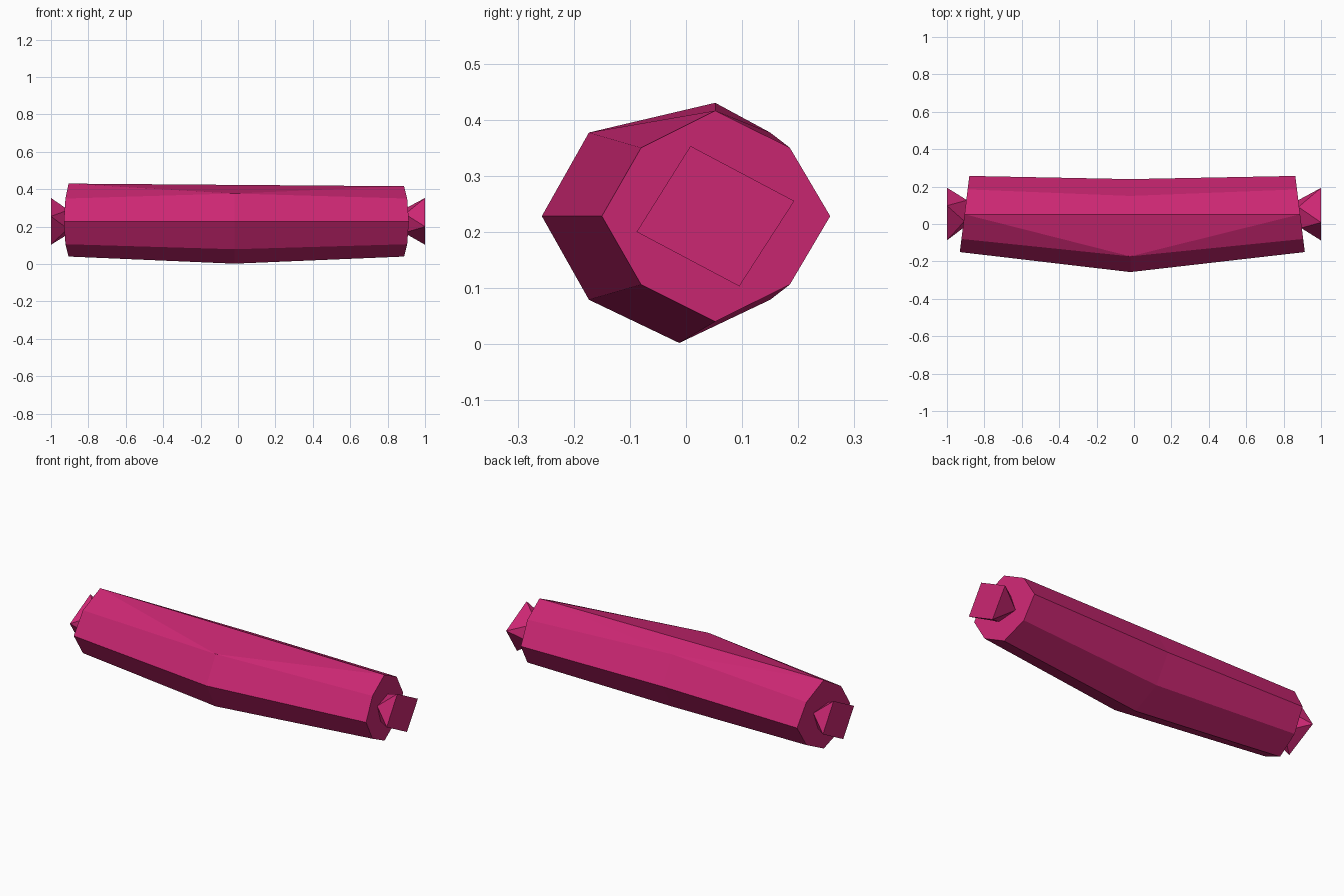
import bpy, bmesh

cube = bpy.data.objects.get("Cube")
if cube:
    bpy.data.objects.remove(cube)

pink = bpy.data.materials.new("raspberry_pink")
pink.use_nodes = True
COLOUR = (0.60, 0.02, 0.17, 1)
pink.diffuse_color = COLOUR
pink.node_tree.nodes["Principled BSDF"].inputs["Base Color"].default_value = COLOUR

AXIS_Y, AXIS_Z = 0.053, 0.228


def finish(bm, name):
    bmesh.ops.recalc_face_normals(bm, faces=bm.faces)
    mesh = bpy.data.meshes.new(name)
    bm.to_mesh(mesh)
    bm.free()
    mesh.materials.append(pink)
    obj = bpy.data.objects.new(name, mesh)
    bpy.context.collection.objects.link(obj)


def end_x(side, y):
    """The end caps lean, as the body is bent forward at both ends."""
    return side * 0.897 - 0.009 - side * 0.125 * (y - AXIS_Y)


# Body: two octagonal ends and a bulging middle ring that has no top corner
bm = bmesh.new()
half = [(0.185, 0.122), (0.257, 0), (0.185, -0.122), (0.052, -0.188),
        (-0.08, -0.122), (-0.15, 0), (-0.08, 0.122)]
middle = [(0.15, 0.149), (0.24, 0), (0.15, -0.149), (-0.012, -0.226),
          (-0.173, -0.149), (-0.257, 0), (-0.173, 0.149)]
centre = [bm.verts.new((-0.02, y, AXIS_Z + z)) for y, z in middle]
tops = []
for side, top_z in ((-1, 0.43), (1, 0.416)):
    ring = [bm.verts.new((end_x(side, y), y, AXIS_Z + z)) for y, z in half]
    top = bm.verts.new((end_x(side, 0.052), 0.052, top_z))
    tops.append(top)
    bm.faces.new([top] + ring)
    for i in range(6):
        bm.faces.new((ring[i], ring[i + 1], centre[i + 1], centre[i]))
    bm.faces.new((top, ring[0], centre[0]))
    bm.faces.new((top, ring[-1], centre[-1]))
bm.faces.new((tops[0], tops[1], centre[0]))
bm.faces.new((tops[0], tops[1], centre[-1]))
finish(bm, "body")

# Tied ends: flared square knots, twisted between the two squares
corners = [(-0.045, 0.125), (0.14, 0.027), (0.042, -0.125), (-0.141, -0.028)]
for side, name in ((1, "left_knot"), (-1, "right_knot")):
    bm = bmesh.new()
    outer = [bm.verts.new((side, AXIS_Y + side * y, AXIS_Z + z)) for y, z in corners]
    inner = []
    for i in range(4):
        (ya, za), (yb, zb) = corners[i], corners[(i + 1) % 4]
        y = AXIS_Y + side * 0.4 * (ya + yb)
        inner.append(bm.verts.new((end_x(side, y) - side * 0.004, y, AXIS_Z + 0.4 * (za + zb))))
    bm.faces.new(outer)
    bm.faces.new(inner)
    for i in range(4):
        bm.faces.new((outer[i], outer[(i + 1) % 4], inner[i]))
        bm.faces.new((outer[i], inner[i], inner[i - 1]))
    finish(bm, name)
